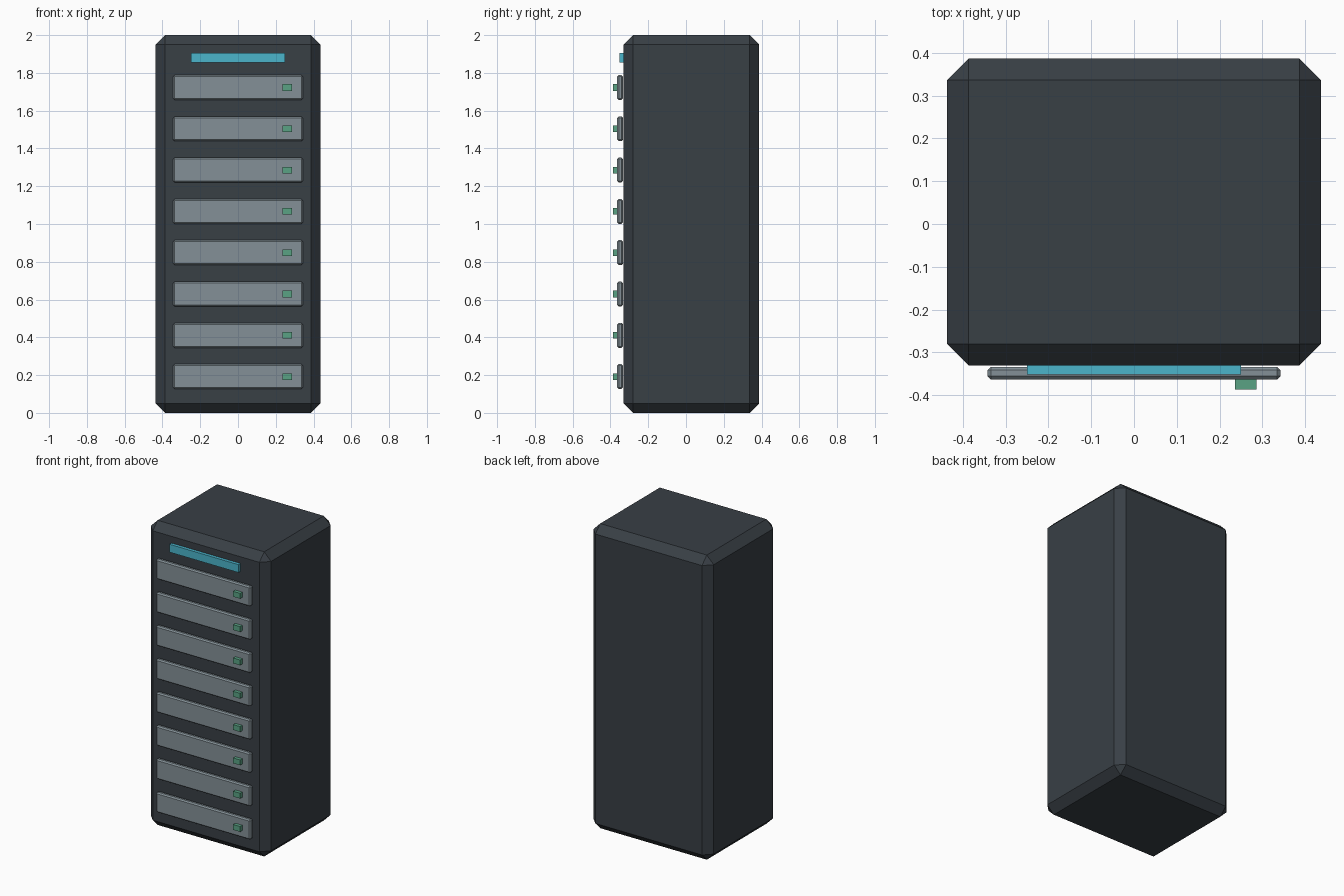
import bpy

if "Cube" in bpy.data.objects:
    bpy.data.objects.remove(bpy.data.objects["Cube"])


def material(name, color):
    mat = bpy.data.materials.new(name)
    mat.diffuse_color = (*color, 1)
    mat.use_nodes = True
    mat.node_tree.nodes["Principled BSDF"].inputs["Base Color"].default_value = mat.diffuse_color
    return mat


def box(name, lo, hi, mat, chamfer=0):
    bpy.ops.mesh.primitive_cube_add(
        size=1, location=[(a + b) / 2 for a, b in zip(lo, hi)])
    ob = bpy.context.object
    ob.name = name
    ob.scale = [b - a for a, b in zip(lo, hi)]
    bpy.ops.object.transform_apply(location=False, rotation=False, scale=True)
    ob.data.materials.append(mat)
    if chamfer:
        mod = ob.modifiers.new("chamfer", 'BEVEL')
        mod.width = chamfer
        mod.segments = 1
    return ob


dark = material("dark_casing", (0.04, 0.05, 0.06))
grey = material("unit_grey", (0.23, 0.28, 0.31))
green = material("light_green", (0.1, 0.36, 0.23))
cyan = material("strip_cyan", (0.07, 0.46, 0.6))

# Chamfered cabinet
box("cabinet", (-0.437, -0.331, 0), (0.437, 0.387, 2), dark, 0.05)

# Glowing strip across the top of the front
box("status_strip", (-0.25, -0.352, 1.854), (0.25, -0.325, 1.906), cyan)

# Eight rack units, each with an indicator light
for i in range(8):
    z = 0.192 + i * 0.2187
    box(f"rack_unit_{i + 1}", (-0.343, -0.364, z - 0.066),
        (0.343, -0.334, z + 0.066), grey, 0.008)
    box(f"indicator_light_{i + 1}", (0.236, -0.387, z - 0.0175),
        (0.286, -0.36, z + 0.0175), green)
